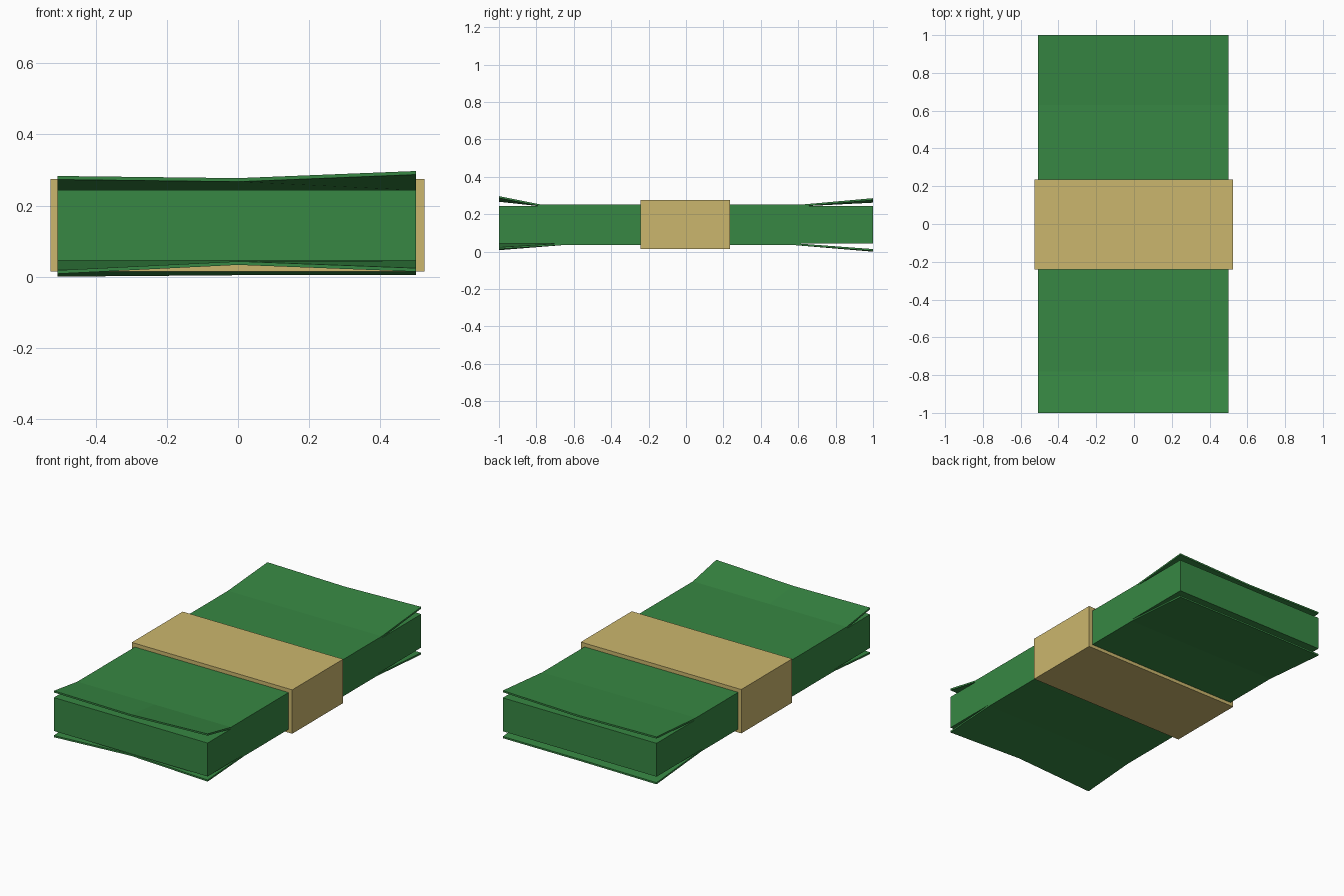
import bpy, bmesh

if "Cube" in bpy.data.objects:
    bpy.data.objects.remove(bpy.data.objects["Cube"])

def material(name, rgb):
    m = bpy.data.materials.new(name)
    m.diffuse_color = (*rgb, 1)
    m.use_nodes = True
    m.node_tree.nodes["Principled BSDF"].inputs["Base Color"].default_value = m.diffuse_color
    return m

green = material("note green", (0.038, 0.245, 0.056))
tan = material("band tan", (0.60, 0.47, 0.155))

def finish(name, bm, mat):
    bmesh.ops.recalc_face_normals(bm, faces=bm.faces)
    me = bpy.data.meshes.new(name)
    bm.to_mesh(me)
    bm.free()
    me.materials.append(mat)
    ob = bpy.data.objects.new(name, me)
    bpy.context.collection.objects.link(ob)

def box(name, lo, hi, mat):
    bm = bmesh.new()
    bmesh.ops.create_cube(bm, size=1)
    for v in bm.verts:
        v.co = [(lo[i] + hi[i]) / 2 + v.co[i] * (hi[i] - lo[i]) for i in range(3)]
    finish(name, bm, mat)

XS = (-0.507, 0.0, 0.501)
THICK = 0.01

def sheet(name, z, front_hinge, back_hinge, front_z, back_z):
    """Thin note, flat in the middle, bent at both ends; z values are undersides."""
    rows = [(-1, front_z), (front_hinge, (z,) * 3), (back_hinge, (z,) * 3), (1, back_z)]
    bm = bmesh.new()
    grid = [[bm.verts.new((x, y, h)) for x, h in zip(XS, zs)] for y, zs in rows]
    for a, b in zip(grid, grid[1:]):
        for i in range(2):
            bm.faces.new((a[i], a[i + 1], b[i + 1], b[i]))
    # extrude straight up to give the note its thickness
    ext = bmesh.ops.extrude_face_region(bm, geom=bm.faces[:], use_keep_orig=True)
    top = [g for g in ext["geom"] if isinstance(g, bmesh.types.BMVert)]
    bmesh.ops.translate(bm, verts=top, vec=(0, 0, THICK))
    finish(name, bm, green)

# block of notes
box("note_stack", (XS[0], -1, 0.045), (XS[2], 1, 0.243), green)
# loose outer notes with curled ends
sheet("top_note", 0.243, -0.78, 0.63, (0.273, 0.267, 0.287), (0.271, 0.262, 0.276))
sheet("bottom_note", 0.035, -0.66, 0.58, (0.008, 0.033, 0.014), (0.0, 0.004, 0.004))
# paper band around the middle
box("paper_band", (-0.527, -0.242, 0.015), (0.525, 0.235, 0.275), tan)
